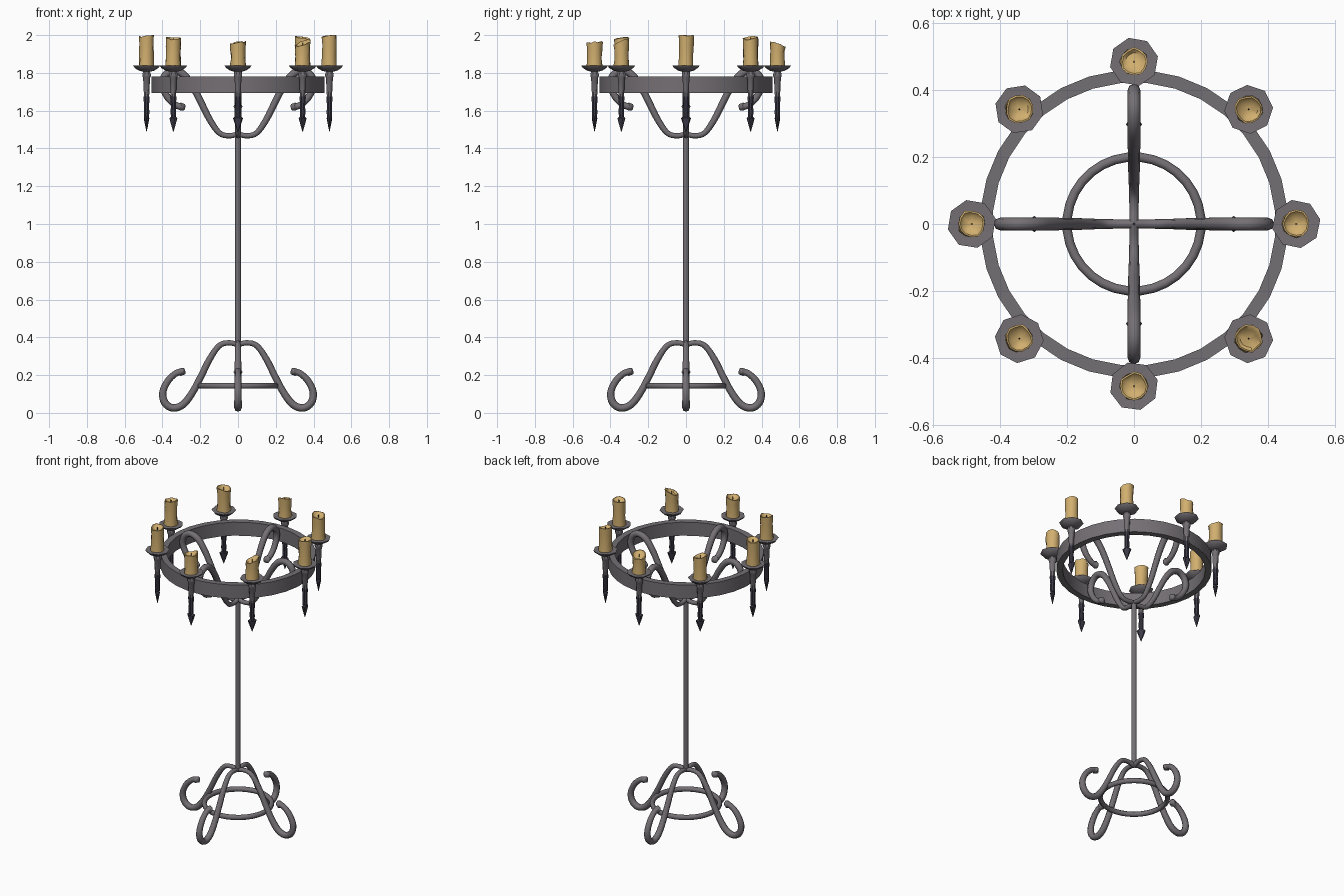
import bpy, bmesh, math, random
from mathutils import Vector, Matrix

if "Cube" in bpy.data.objects:
    bpy.data.objects.remove(bpy.data.objects["Cube"])

random.seed(4)


def material(name, rgb):
    m = bpy.data.materials.new(name)
    m.diffuse_color = (*rgb, 1)
    m.use_nodes = True
    m.node_tree.nodes["Principled BSDF"].inputs["Base Color"].default_value = m.diffuse_color
    return m


IRON = material("grey iron", (0.175, 0.16, 0.175))
DARK = material("dark blue iron", (0.047, 0.043, 0.065))
WAX = material("candle wax", (0.64, 0.43, 0.16))
WICK = material("burnt wick", (0.03, 0.025, 0.02))


def finish(bm, name, mat, angle=40, matrix=None):
    bmesh.ops.recalc_face_normals(bm, faces=bm.faces)
    me = bpy.data.meshes.new(name)
    bm.to_mesh(me)
    bm.free()
    me.materials.append(mat)
    ob = bpy.data.objects.new(name, me)
    bpy.context.collection.objects.link(ob)
    if matrix:
        ob.matrix_world = matrix
    if angle:
        bpy.ops.object.select_all(action='DESELECT')
        ob.select_set(True)
        bpy.context.view_layer.objects.active = ob
        bpy.ops.object.shade_smooth_by_angle(angle=math.radians(angle))
    return ob


def skin(bm, rings, closed=False):
    """Bridge rings of points; cap the ends unless the rings form a loop."""
    vs = [[bm.verts.new(p) for p in r] for r in rings]
    n = len(vs[0])
    pairs = list(zip(vs, vs[1:])) + ([(vs[-1], vs[0])] if closed else [])
    for a, b in pairs:
        for i in range(n):
            j = (i + 1) % n
            bm.faces.new((a[i], a[j], b[j], b[i]))
    if not closed:
        bm.faces.new(vs[0])
        bm.faces.new(vs[-1])


def lathe(name, profile, sides, mat, angle=40, closed=False, matrix=None, squash=1, turn=0.5):
    bm = bmesh.new()
    rings = []
    for r, z in profile:
        ang = [2 * math.pi * (i + turn) / sides for i in range(sides)]
        rings.append([(r * squash * math.cos(a), r * math.sin(a), z) for a in ang])
    skin(bm, rings, closed)
    return finish(bm, name, mat, angle, matrix)


def spline(pts, steps=4):
    """Catmull-Rom through (r, z, thickness) points."""
    p = [Vector(q) for q in pts]
    p = [2 * p[0] - p[1]] + p + [2 * p[-1] - p[-2]]
    out = []
    for i in range(1, len(p) - 2):
        a, b, c, d = p[i - 1:i + 3]
        for s in range(steps):
            t = s / steps
            out.append(0.5 * (2 * b + (c - a) * t + (2 * a - 5 * b + 4 * c - d) * t * t
                              + (3 * b - a - 3 * c + d) * t ** 3))
    return out + [p[-2]]


def scroll(name, pts, turn, sides=8):
    """Sweep a round bar along a path in the vertical plane at angle turn."""
    path = spline(pts)
    rings = []
    for i, q in enumerate(path):
        d = path[min(i + 1, len(path) - 1)] - path[max(i - 1, 0)]
        d = Vector((d.x, 0, d.y)).normalized()
        n = Vector((-d.z, 0, d.x))
        c = Vector((q.x, 0, q.y))
        rings.append([c + q.z * (n * math.cos(a) + Vector((0, 1, 0)) * math.sin(a))
                      for a in (2 * math.pi * k / sides for k in range(sides))])
    bm = bmesh.new()
    skin(bm, rings)
    finish(bm, name, IRON, 50, Matrix.Rotation(turn, 4, 'Z'))


# centre pole
lathe("pole", [(0.016, 0.355), (0.016, 1.48)], 10, IRON)

# scrolled legs, and the same scroll turned over for the upper arms
LEG = [(0.0, 0.362, 0.014), (0.05, 0.371, 0.014), (0.1, 0.355, 0.015), (0.15, 0.285, 0.017),
       (0.195, 0.195, 0.018), (0.24, 0.11, 0.019), (0.29, 0.045, 0.02), (0.345, 0.026, 0.02),
       (0.388, 0.055, 0.02), (0.398, 0.11, 0.019), (0.372, 0.168, 0.018), (0.335, 0.205, 0.017),
       (0.308, 0.216, 0.018), (0.295, 0.215, 0.023), (0.28, 0.206, 0.004)]
ARM = [(r, 1.838 - z, t) for r, z, t in LEG]
for k in range(4):
    scroll("leg_%d" % k, LEG, k * math.pi / 2)
    scroll("arm_%d" % k, ARM, k * math.pi / 2)

# rings
lathe("base_ring", [(0.2 + 0.015 * math.cos(a), 0.143 + 0.016 * math.sin(a))
                    for a in (math.pi * (i + 0.5) / 4 for i in range(8))],
      32, IRON, 50, closed=True)
lathe("candle_ring", [(0.46, 1.694), (0.46, 1.782), (0.422, 1.782), (0.422, 1.694)],
      32, IRON, 30, closed=True)


def candle(top, slope, direction, matrix):
    """Uneven wax column with a slanted, dished top."""
    sides = 12
    lump = [random.uniform(-0.003, 0.003) for _ in range(sides)]
    edge = [random.uniform(-0.005, 0.004) for _ in range(sides)]
    rings = []
    for r, h, dip in ((0.041, 0, 0), (0.038, 0.35, 0), (0.039, 0.7, 0), (0.041, 1, 0),
                      (0.036, 1, -0.001), (0.026, 1, 0.012), (0.006, 1, 0.015)):
        ring = []
        for i in range(sides):
            a = 2 * math.pi * i / sides
            rr = r + lump[(i + int(h * 3)) % sides] * r / 0.04
            z = 1.836 + (top - 1.836 - slope) * h - dip
            if h == 1:
                z += (slope * math.cos(a - direction) + edge[i]) * r / 0.041
            ring.append((rr * math.cos(a), rr * math.sin(a), min(z, 2.0)))
        rings.append(ring)
    bm = bmesh.new()
    skin(bm, rings)
    finish(bm, "candle", WAX, 50, matrix)
    z = top - slope
    lathe("wick", [(0.0025, z - 0.02), (0.0015, z + 0.003)], 5, WICK, matrix=matrix)


# candle holders: height, slant and slant direction of each candle, from +x round
CANDLES = [(2.0, 0.004, 0), (1.995, 0.008, 2), (1.968, 0.016, 3.6), (1.99, 0.008, 1),
           (2.0, 0.005, 3), (1.99, 0.007, 4), (1.965, 0.006, 2), (1.975, 0.018, 1.6)]
for k, (top, slope, direction) in enumerate(CANDLES):
    m = Matrix.Rotation(k * math.pi / 4, 4, 'Z') @ Matrix.Translation((0.484, 0, 0))
    lathe("drip_dish", [(0.018, 1.806), (0.042, 1.812), (0.064, 1.826), (0.073, 1.838),
                        (0.03, 1.836)], 8, IRON, 30, matrix=m, turn=random.random())
    lathe("holder_stem", [(0.014, 1.66), (0.02, 1.775), (0.024, 1.782), (0.024, 1.795),
                          (0.018, 1.81)], 8, IRON, matrix=m)
    lathe("spike_shaft", [(0.012, 1.55), (0.016, 1.59), (0.014, 1.63), (0.018, 1.665), (0.018, 1.675)],
          8, DARK, matrix=m)
    lathe("spike_head", [(0.001, 1.487), (0.014, 1.522), (0.027, 1.56), (0.012, 1.572)],
          8, DARK, 30, matrix=m, squash=0.55, turn=0)
    candle(top, slope, direction, m)
